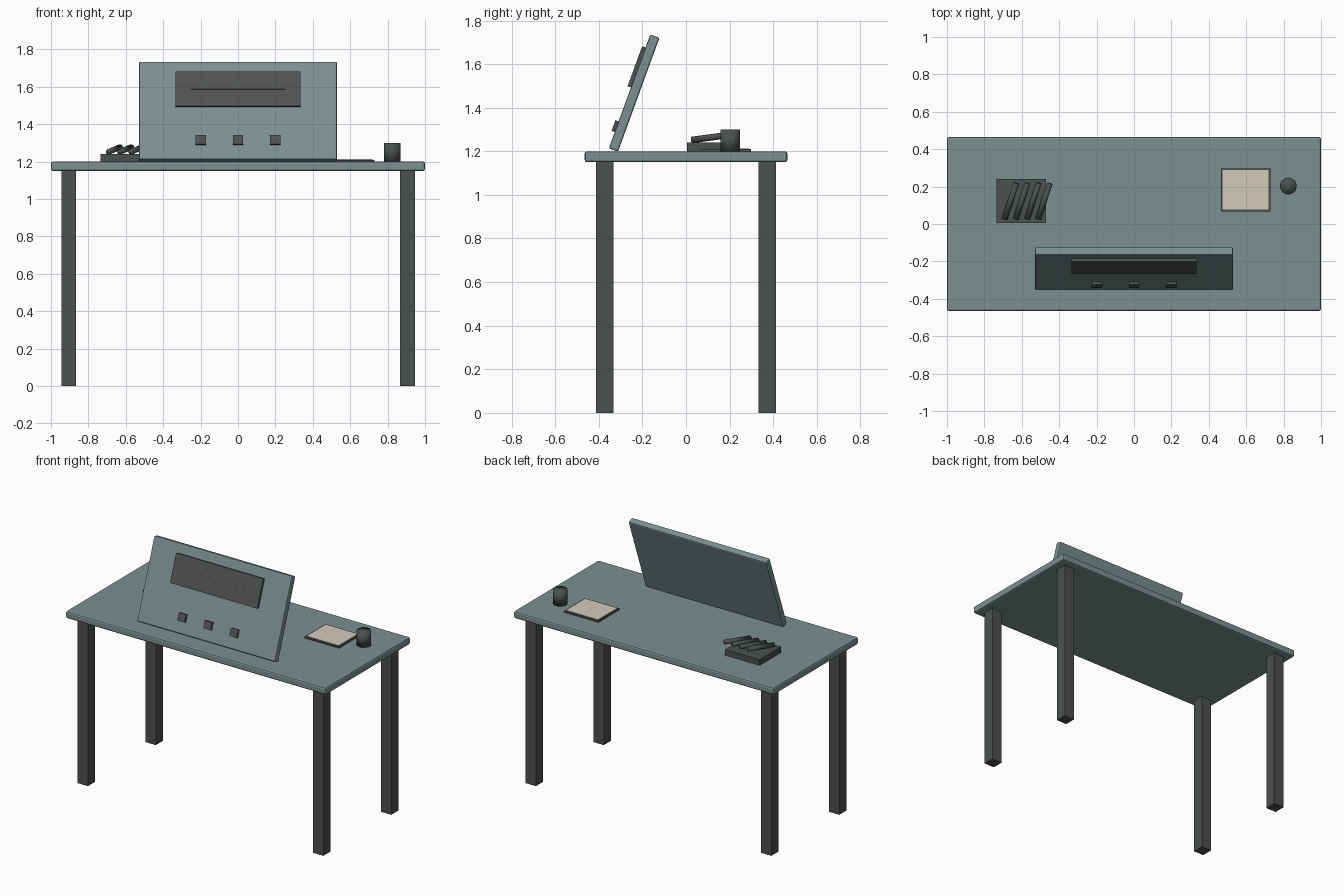
import bpy
from math import radians
from mathutils import Matrix, Vector

cube = bpy.data.objects.get("Cube")
if cube:
    bpy.data.objects.remove(cube, do_unlink=True)


def material(name, rgb):
    m = bpy.data.materials.new(name)
    m.use_nodes = True
    m.diffuse_color = (*rgb, 1)
    m.node_tree.nodes["Principled BSDF"].inputs["Base Color"].default_value = (*rgb, 1)
    return m


TEAL = material("grey teal", (0.2, 0.28, 0.28))
DARK = material("dark grey", (0.07, 0.08, 0.075))
CHARCOAL = material("charcoal", (0.08, 0.085, 0.085))
CREAM = material("cream paper", (0.65, 0.6, 0.5))


def finish(name, mat, bevel=0):
    ob = bpy.context.object
    ob.name = name
    ob.data.materials.append(mat)
    if bevel:
        mod = ob.modifiers.new("Bevel", "BEVEL")
        mod.width = bevel
        mod.segments = 2
    return ob


def box(name, centre, size, mat, bevel=0, frame=Matrix()):
    bpy.ops.mesh.primitive_cube_add(size=1)
    ob = bpy.context.object
    ob.data.transform(Matrix.Diagonal((*size, 1)))
    ob.matrix_world = frame @ Matrix.Translation(centre)
    return finish(name, mat, bevel)


def rod(name, start, end, radius, mat, sides):
    start, end = Vector(start), Vector(end)
    axis = end - start
    bpy.ops.mesh.primitive_cylinder_add(vertices=sides, radius=radius, depth=axis.length,
                                        location=(start + end) / 2,
                                        rotation=axis.to_track_quat("Z", "Y").to_euler())
    bpy.ops.object.shade_smooth()
    return finish(name, mat)


# Table
box("table_top", (0, 0, 1.175), (2, 0.93, 0.05), TEAL, 0.011)
for sx, side in ((1, "left"), (-1, "right")):
    for sy, end in ((-1, "front"), (1, "back")):
        box(f"{end}_{side}_leg", (sx * 0.905, sy * 0.373, 0.577), (0.08, 0.08, 1.154), DARK)

# Leaning console, with its parts placed in the tilted frame
tilt = Matrix.Translation((0, -0.238, 1.467)) @ Matrix.Rotation(radians(-20), 4, "X")
box("console_panel", (0, 0, 0), (1.06, 0.045, 0.556), TEAL, 0.008, tilt)
box("display", (0, -0.028, 0.117), (0.67, 0.022, 0.195), CHARCOAL, 0, tilt)
box("display_line", (0, -0.039, 0.117), (0.5, 0.003, 0.008), CHARCOAL, 0, tilt)
for i in (-1, 0, 1):
    box(f"button_{i + 2}", (i * 0.2, -0.028, -0.172), (0.056, 0.02, 0.052), CHARCOAL, 0, tilt)

# Tray with four sloping pens
box("pen_tray", (-0.602, 0.123, 1.22), (0.265, 0.235, 0.04), DARK)
for i in range(4):
    x = -0.692 + i * 0.06
    rod(f"pen_{i + 1}", (x, 0.027, 1.252), (x + 0.062, 0.218, 1.278), 0.015, DARK, 16)

# Notepad and cup
box("notepad_base", (0.597, 0.183, 1.204), (0.265, 0.23, 0.012), DARK)
box("notepad_sheet", (0.597, 0.183, 1.21), (0.245, 0.21, 0.006), CREAM)
rod("cup", (0.825, 0.203, 1.2), (0.825, 0.203, 1.3), 0.045, DARK, 32)
